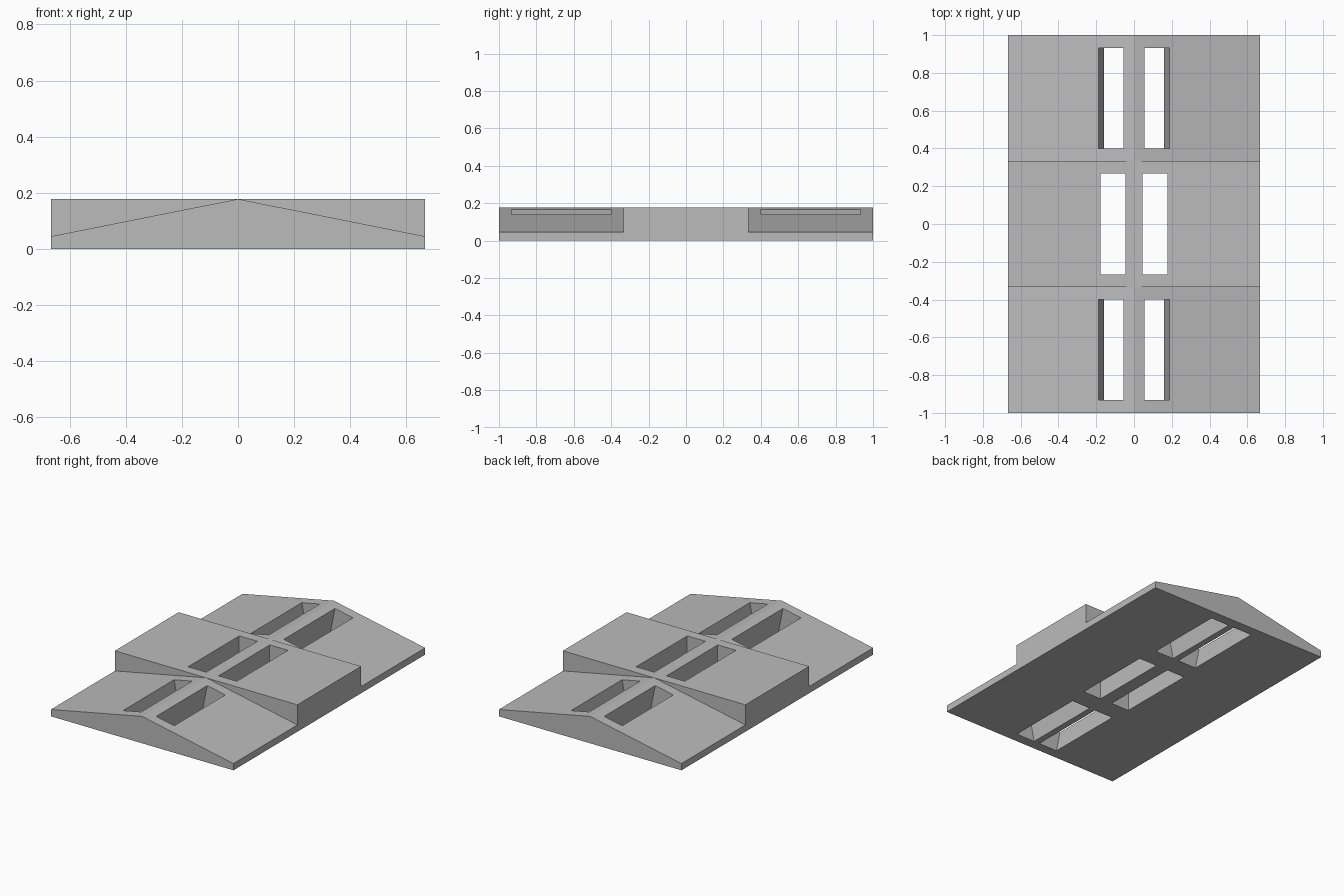
import bpy
import bmesh

cube = bpy.data.objects.get("Cube")
if cube:
    bpy.data.objects.remove(cube, do_unlink=True)

HALF_W, HALF_L, STEP_Y = 0.667, 1.0, 0.333
LOW, TOP = 0.045, 0.178
SLOPE = (TOP - LOW) / HALF_W

grey = bpy.data.materials.new("plain_grey")
grey.use_nodes = True
colour = (0.5, 0.5, 0.5, 1)
grey.diffuse_color = colour
grey.node_tree.nodes["Principled BSDF"].inputs["Base Color"].default_value = colour


def add_face(bm, points):
    bm.faces.new([bm.verts.new(p) for p in points])


def add_cap(bm, profile, y):
    add_face(bm, [(x, y, z) for x, z in profile])


def add_tube(bm, profile, y0, y1):
    """Side faces of a profile swept along y."""
    for (xa, za), (xb, zb) in zip(profile, profile[1:] + profile[:1]):
        add_face(bm, [(xa, y0, za), (xb, y0, zb), (xb, y1, zb), (xa, y1, za)])


def finish(bm, name):
    bmesh.ops.remove_doubles(bm, verts=bm.verts, dist=0.0001)
    bmesh.ops.recalc_face_normals(bm, faces=bm.faces)
    mesh = bpy.data.meshes.new(name)
    bm.to_mesh(mesh)
    bm.free()
    mesh.materials.append(grey)
    obj = bpy.data.objects.new(name, mesh)
    bpy.context.collection.objects.link(obj)
    return obj


# Body: gabled end sections either side of a flat raised middle
gable = [(-HALF_W, 0), (HALF_W, 0), (HALF_W, LOW), (0, TOP), (-HALF_W, LOW)]
block = [(-HALF_W, 0), (HALF_W, 0), (HALF_W, LOW), (HALF_W, TOP),
         (0, TOP), (-HALF_W, TOP), (-HALF_W, LOW)]
bm = bmesh.new()
add_tube(bm, block, -STEP_Y, STEP_Y)
for end in (-1, 1):
    add_tube(bm, gable, end * STEP_Y, end * HALF_L)
    add_cap(bm, gable, end * HALF_L)
    for side in (-1, 1):
        add_cap(bm, [(0, TOP), (side * HALF_W, LOW), (side * HALF_W, TOP)], end * STEP_Y)
body = finish(bm, "stepped_body")

# Slots: upright in the middle, square to the slope at the ends
def slot_profile(side, inner, outer, lean):
    def at(x, z):
        surface = TOP - SLOPE * x if lean else TOP
        return (side * (x + lean * (z - surface)), z)
    low, high = -0.05, TOP + 0.05
    return [at(inner, low), at(outer, low), at(outer, high), at(inner, high)]


bm = bmesh.new()
for side in (-1, 1):
    for y0, y1, inner, outer, lean in ((-0.933, -0.4, 0.055, 0.187, SLOPE),
                                       (-0.267, 0.267, 0.045, 0.178, 0),
                                       (0.4, 0.933, 0.055, 0.187, SLOPE)):
        profile = slot_profile(side, inner, outer, lean)
        add_tube(bm, profile, y0, y1)
        add_cap(bm, profile, y0)
        add_cap(bm, profile, y1)
cutter = finish(bm, "slot_cutter")
cutter.hide_render = True

cut = body.modifiers.new("slots", "BOOLEAN")
cut.operation = "DIFFERENCE"
cut.solver = "EXACT"
cut.object = cutter
bpy.context.view_layer.objects.active = body
bpy.ops.object.modifier_apply(modifier=cut.name)
bpy.data.objects.remove(cutter, do_unlink=True)
